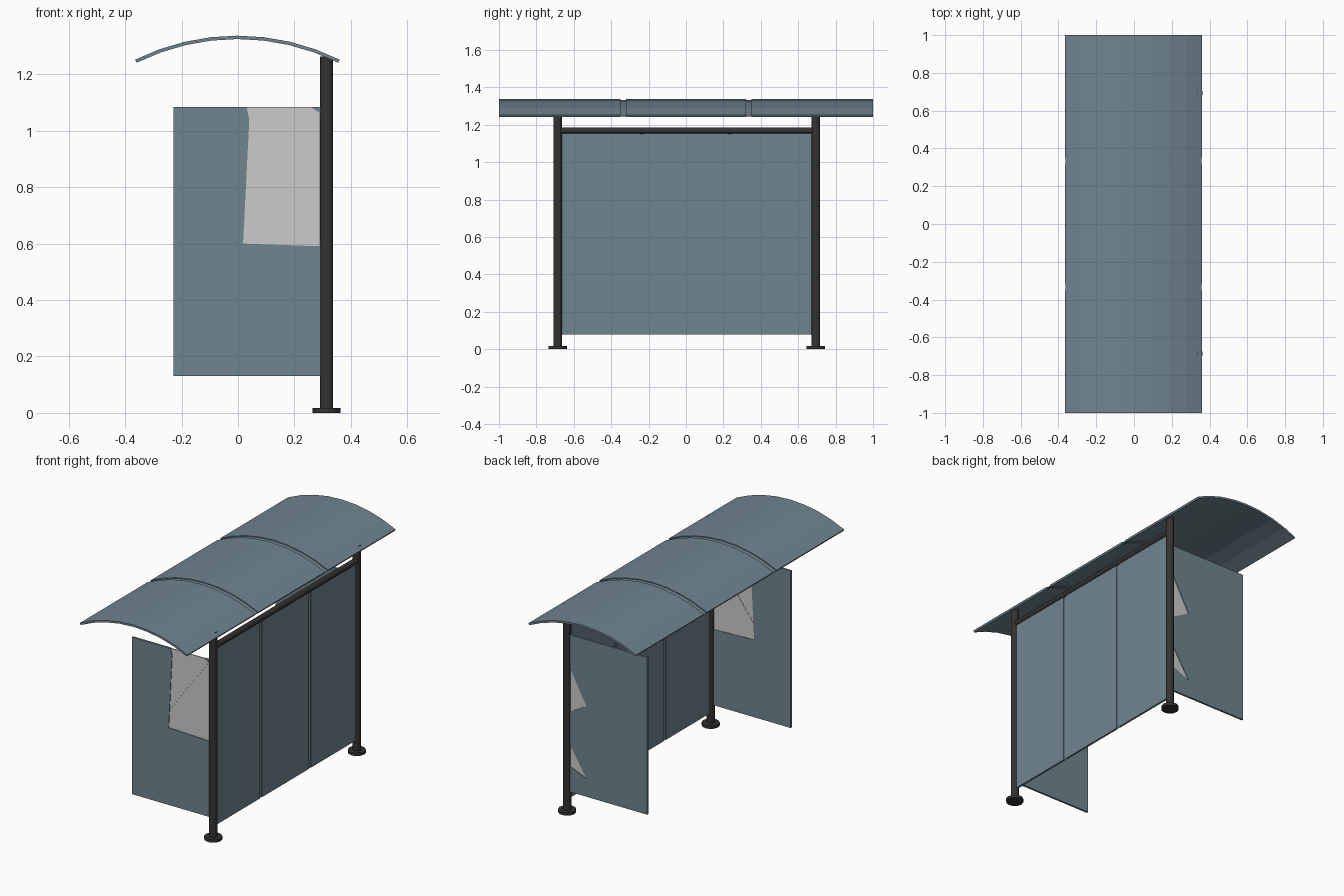
import bpy, bmesh, math
from mathutils import Vector

if "Cube" in bpy.data.objects:
    bpy.data.objects.remove(bpy.data.objects["Cube"])


def material(name, rgb):
    m = bpy.data.materials.new(name)
    m.diffuse_color = (*rgb, 1)
    m.use_nodes = True
    m.node_tree.nodes["Principled BSDF"].inputs["Base Color"].default_value = m.diffuse_color
    return m


GLASS = material("tinted_glass", (0.163, 0.232, 0.278))
METAL = material("dark_metal", (0.035, 0.034, 0.032))
POST_X, FRONT_Y, REAR_Y = 0.314, -0.686, 0.694


def prism(name, pts, y0, y1, mat=None):
    """Extrude an x-z outline from y0 to y1."""
    bm = bmesh.new()
    face = bm.faces.new([bm.verts.new((x, y0, z)) for x, z in pts])
    ext = bmesh.ops.extrude_face_region(bm, geom=[face])
    verts = [v for v in ext["geom"] if isinstance(v, bmesh.types.BMVert)]
    bmesh.ops.translate(bm, verts=verts, vec=(0, y1 - y0, 0))
    bmesh.ops.recalc_face_normals(bm, faces=bm.faces)
    me = bpy.data.meshes.new(name)
    bm.to_mesh(me)
    bm.free()
    ob = bpy.data.objects.new(name, me)
    bpy.context.collection.objects.link(ob)
    if mat:
        me.materials.append(mat)
    return ob


def box(name, x0, x1, y0, y1, z0, z1, mat):
    return prism(name, [(x0, z0), (x1, z0), (x1, z1), (x0, z1)], y0, y1, mat)


def tube(name, a, b, radius, sides, mat):
    a, b = Vector(a), Vector(b)
    bpy.ops.mesh.primitive_cylinder_add(vertices=sides, radius=radius,
                                        depth=(b - a).length, location=(a + b) / 2)
    ob = bpy.context.object
    ob.name = name
    ob.rotation_euler = (b - a).to_track_quat('Z', 'Y').to_euler()
    ob.data.materials.append(mat)
    return ob


def arc(radius, half_angle, thick, steps=8):
    """Closed outline of a bowed sheet whose centre of curvature is fixed."""
    cx, cz = -0.002, 1.337 - 0.815
    angles = [half_angle * (2 * i / steps - 1) for i in range(steps + 1)]
    outer = [(cx + radius * math.sin(a), cz + radius * math.cos(a)) for a in angles]
    r = radius - thick
    inner = [(cx + r * math.sin(a), cz + r * math.cos(a)) for a in reversed(angles)]
    return outer + inner


# Curved roof: three sheets with recessed joint strips between
half = math.radians(26.4)
for i, (y0, y1) in enumerate([(-1, -0.35), (-0.32, 0.32), (0.35, 1)]):
    prism(f"roof_sheet_{i + 1}", arc(0.815, half, 0.012), y0, y1, GLASS)
for i, y in enumerate((-0.335, 0.335)):
    prism(f"roof_joint_{i + 1}", arc(0.810, half, 0.004), y - 0.015, y + 0.015, GLASS)

# Posts and round feet
for side, y in (("front", FRONT_Y), ("rear", REAR_Y)):
    tube(f"{side}_post", (POST_X, y, 0), (POST_X, y, 1.264), 0.0235, 12, METAL)
    tube(f"{side}_post_foot", (POST_X, y, 0), (POST_X, y, 0.018), 0.05, 12, METAL)

# Top rail between the posts
tube("top_rail", (POST_X, FRONT_Y, 1.169), (POST_X, REAR_Y, 1.169), 0.0175, 12, METAL)

# Back wall: three panes and two recessed joint strips
edges = [-0.68, -0.247, -0.225, 0.225, 0.247, 0.688]
for i in range(3):
    box(f"back_pane_{i + 1}", POST_X - 0.006, POST_X + 0.006,
        edges[2 * i], edges[2 * i + 1], 0.08, 1.16, GLASS)
for i in range(2):
    box(f"back_joint_{i + 1}", POST_X - 0.0015, POST_X + 0.0015,
        edges[2 * i + 1], edges[2 * i + 2], 0.08, 1.16, GLASS)

# Side walls: glass with missing pieces, filled by thinner grey pieces
L, R, B, T = -0.228, 0.305, 0.13, 1.085
H, G = 0.006, 0.0025


def pane(name, pts, y, thick, mat=None):
    prism(name, pts, y - thick, y + thick, mat)


pane("front_side_glass", [(L, B), (R, B), (R, 0.59), (0.018, 0.60), (0.04, 1.04),
                          (0.03, T), (L, T)], FRONT_Y, H, GLASS)
pane("front_side_corner_glass", [(R, 1.055), (R, T), (0.255, T)], FRONT_Y, H, GLASS)
# Grey piece split by a narrow diagonal seam
pane("front_upper_grey", [(0.03, T), (0.04, 1.04), (0.0233, 0.71), (0.285, 1.067),
                          (0.255, T)], FRONT_Y, G)
pane("front_lower_grey", [(0.0226, 0.695), (0.018, 0.60), (R, 0.59), (R, 1.055),
                          (0.292, 1.063)], FRONT_Y, G)
pane("front_grey_seam", [(0.0233, 0.71), (0.0226, 0.695), (0.292, 1.063),
                         (0.285, 1.067)], FRONT_Y, G * 0.4)

upper = [(R, 0.91), (0.18, 0.68), (R, 0.61)]
lower = [(R, 0.44), (0.18, 0.24), (R, 0.29)]
pane("rear_side_glass", [(L, T), (R, T)] + upper + lower + [(R, B), (L, B)],
     REAR_Y, H, GLASS)
pane("rear_side_upper_grey", upper, REAR_Y, G)
pane("rear_side_lower_grey", lower, REAR_Y, G)
